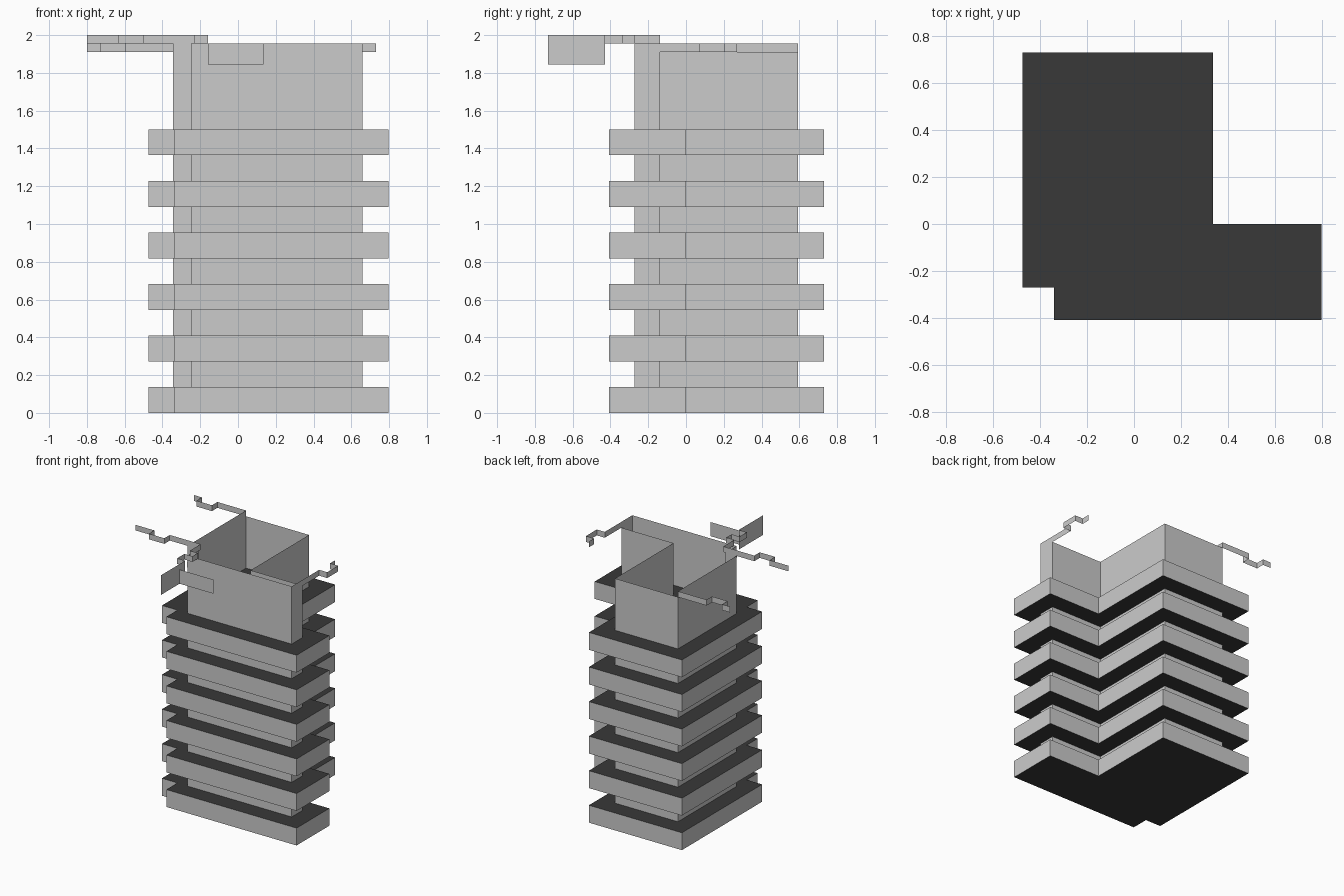
import bpy

if "Cube" in bpy.data.objects:
    bpy.data.objects.remove(bpy.data.objects["Cube"])


def material(name, value):
    mat = bpy.data.materials.new(name)
    mat.diffuse_color = (value, value, value, 1)
    mat.use_nodes = True
    mat.node_tree.nodes["Principled BSDF"].inputs["Base Color"].default_value = mat.diffuse_color
    return mat


WALL_GREY = material("wall_grey", 0.55)
SLAB_DARK = material("slab_dark", 0.04)


def strip(name, path, z0, z1, closed=False, capped=False):
    """Stand a plan outline up as a vertical sheet, optionally with dark caps."""
    n = len(path)
    verts = [(x, y, z0) for x, y in path] + [(x, y, z1) for x, y in path]
    count = n if closed else n - 1
    faces = [(i, (i + 1) % n, n + (i + 1) % n, n + i) for i in range(count)]
    if capped:
        faces += [tuple(reversed(range(n))), tuple(range(n, 2 * n))]
    mesh = bpy.data.meshes.new(name)
    mesh.from_pydata(verts, [], faces)
    mesh.materials.append(WALL_GREY)
    if capped:
        mesh.materials.append(SLAB_DARK)
        for face in mesh.polygons[count:]:
            face.material_index = 1
    mesh.update()
    obj = bpy.data.objects.new(name, mesh)
    bpy.context.collection.objects.link(obj)
    return obj


# Overhanging L-shaped floor slabs with dark tops and undersides
slab_plan = [(-0.475, -0.27), (-0.34, -0.27), (-0.34, -0.408), (0.797, -0.408),
             (0.797, 0.0), (0.337, 0.0), (0.337, 0.73), (-0.475, 0.73)]
for i in range(6):
    z = i * 0.2728
    strip(f"floor_slab_{i + 1}", slab_plan, z, z + 0.137, True, True)

# Recessed walls, open at the top; the rear walls stop a little lower
strip("front_walls", [(-0.345, 0.593), (-0.345, -0.137), (-0.25, -0.137),
      (-0.25, -0.273), (0.66, -0.273), (0.66, -0.137)], 0.0, 1.956)
strip("rear_walls", [(0.66, -0.137), (0.205, -0.137), (0.205, 0.593),
      (-0.345, 0.593)], 0.0, 1.91)

# Zigzag ribbons projecting from the parapet corners
strip("back_left_ribbon", [(-0.345, 0.593), (-0.595, 0.593), (-0.595, 0.525),
      (-0.73, 0.525), (-0.73, 0.593), (-0.8, 0.593)], 1.91, 1.956)
strip("right_ribbon", [(0.66, -0.137), (0.66, 0.07), (0.73, 0.07),
      (0.73, 0.205), (0.66, 0.205), (0.66, 0.27)], 1.91, 1.956)
strip("front_left_ribbon", [(-0.25, -0.137), (-0.5, -0.137), (-0.5, -0.205),
      (-0.635, -0.205), (-0.635, -0.137), (-0.8, -0.137)], 1.956, 2.0)
strip("front_ribbon", [(-0.25, -0.137), (-0.23, -0.137), (-0.23, -0.273), (-0.16, -0.273),
      (-0.16, -0.34), (-0.23, -0.34), (-0.23, -0.43), (-0.16, -0.43)], 1.956, 2.0)

# Hanging panels at the front, and the small tab on the front wall
strip("side_panel", [(-0.16, -0.73), (-0.16, -0.43)], 1.845, 2.0)
strip("front_panel", [(-0.16, -0.5), (0.135, -0.5)], 1.845, 1.956)
strip("wall_tab", [(-0.25, -0.277), (-0.16, -0.277)], 1.865, 1.91)
